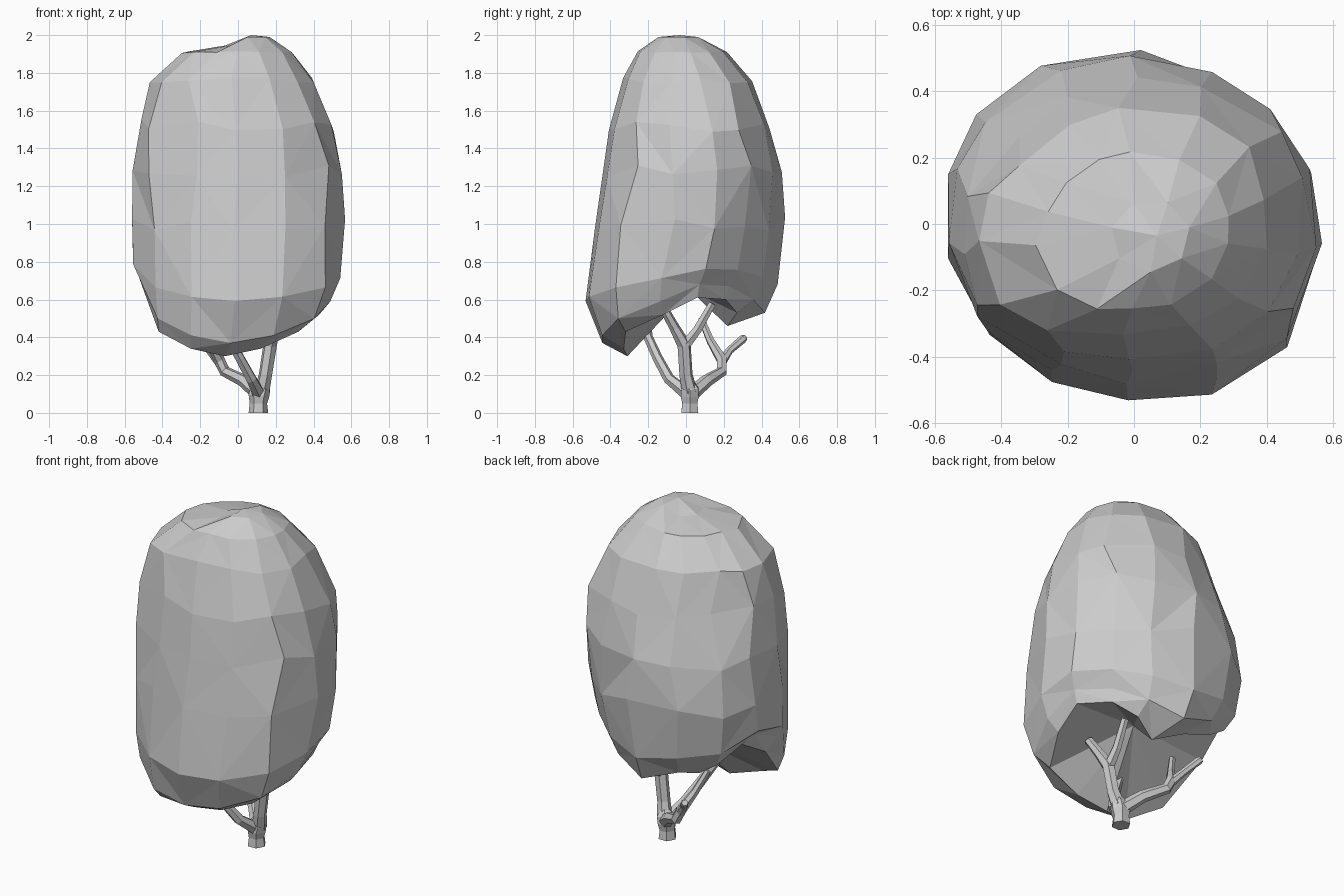
import bpy, bmesh, math, random
from mathutils import Vector

if "Cube" in bpy.data.objects:
    bpy.data.objects.remove(bpy.data.objects["Cube"])

random.seed(4)
N = 14

# crown extents: z, xmin, xmax, ymin, ymax
EXT = [(0.55, -.54, .50, -.53, .45), (0.75, -.56, .545, -.51, .495),
       (0.95, -.565, .56, -.48, .525), (1.1, -.57, .565, -.46, .515),
       (1.3, -.555, .545, -.43, .50), (1.47, -.53, .52, -.41, .45),
       (1.76, -.46, .40, -.335, .345), (1.9, -.31, .30, -.27, .23),
       (2.0, -.02, .13, -.15, .08)]

# corner fullness: z, front right, back right, back left, front left
FULL = [(.55, .13, -.15, -.02, -.02), (1.05, .09, -.09, .04, .04),
        (1.5, .07, .07, -.11, .10), (1.76, .03, .08, -.14, .12),
        (2.0, .0, .05, -.05, .10)]

# ragged lower lip of the crown, counter-clockwise from the front
LIP = [(-.07, -.31, .30), (.12, -.33, .34), (.32, -.32, .43), (.43, -.12, .52),
       (.45, .06, .61), (.33, .21, .60), (.20, .27, .53), (.06, .22, .46),
       (-.12, .27, .54), (-.29, .29, .59), (-.47, .16, .76), (-.50, -.03, .65),
       (-.42, -.26, .43), (-.25, -.37, .34)]


def sample(table, z):
    """Linear interpolation of a table keyed by height."""
    z = min(max(z, table[0][0]), table[-1][0])
    for a, b in zip(table, table[1:]):
        if z <= b[0]:
            t = (z - a[0]) / (b[0] - a[0])
            return [p + (q - p) * t for p, q in zip(a[1:], b[1:])]


def crown_point(ang, z):
    x0, x1, y0, y1 = sample(EXT, z)
    fr, br, bl, fl = sample(FULL, z)
    c, s = math.cos(ang), math.sin(ang)
    corner = (fr if c > 0 else fl) if s < 0 else (br if c > 0 else bl)
    k = 1.012 * (1 + corner * math.sin(2 * ang) ** 2)
    return Vector(((x0 + x1) / 2 + (x1 - x0) / 2 * c * k,
                   (y0 + y1) / 2 + (y1 - y0) / 2 * s * k, z))


def build_crown():
    bm = bmesh.new()
    rings = []
    angs = [-math.pi / 2 + 2 * math.pi * i / N for i in range(N)]
    lip = [Vector(p) for p in LIP]
    rings.append([bm.verts.new(p) for p in lip])
    # curled edge just outside the lip
    low = []
    for a, p in zip(angs, lip):
        q = p.lerp(crown_point(a, 0.6), .70 + .10 * math.sin(a))
        q.z = p.z + min(.07, .25 * (.95 - p.z))
        low.append(bm.verts.new(q))
    rings.append(low)
    rings.append([bm.verts.new(crown_point(a, p.z + (.95 - p.z) * .45))
                  for a, p in zip(angs, lip)])
    # irregular upper rings
    for z, jit in ((1.0, .04), (1.28, .04), (1.52, .04), (1.76, .015), (1.91, .005)):
        rings.append([bm.verts.new(crown_point(a + random.uniform(-.07, .07),
                                               z + random.uniform(-jit, jit)))
                      for a in angs])
    for r, (lo, hi) in enumerate(zip(rings, rings[1:])):
        for i in range(N):
            j = (i + 1) % N
            if (i + r) % 2:
                bm.faces.new((lo[i], lo[j], hi[j]))
                bm.faces.new((lo[i], hi[j], hi[i]))
            else:
                bm.faces.new((lo[i], lo[j], hi[i]))
                bm.faces.new((lo[j], hi[j], hi[i]))
    # small top, lower towards the left
    cap = []
    for i in range(7):
        a = -math.pi / 2 + 2 * math.pi * i / 7
        x = .05 + .12 * math.cos(a)
        cap.append(bm.verts.new((x, -.035 + .11 * math.sin(a),
                                 1.99 if x > 0 else 1.945)))
    top = rings[-1]
    peak = bm.verts.new((.07, -.035, 2.0))
    for i in range(7):
        a, b, c = top[2 * i], top[2 * i + 1], top[(2 * i + 2) % N]
        p, q = cap[i], cap[(i + 1) % 7]
        bm.faces.new((a, b, p))
        bm.faces.new((b, q, p))
        bm.faces.new((b, c, q))
        bm.faces.new((p, q, peak))
    # hollow underside
    mid = bm.verts.new((.02, .02, .65))
    for i in range(N):
        bm.faces.new((rings[0][(i + 1) % N], rings[0][i], mid))
    bmesh.ops.recalc_face_normals(bm, faces=bm.faces)
    me = bpy.data.meshes.new("crown")
    bm.to_mesh(me)
    bm.free()
    ob = bpy.data.objects.new("crown", me)
    bpy.context.collection.objects.link(ob)


def tube(name, pts):
    """Faceted limb through (x, y, z, radius) points."""
    cu = bpy.data.curves.new(name, 'CURVE')
    cu.dimensions = '3D'
    cu.bevel_depth = 1
    cu.bevel_resolution = 1
    cu.use_fill_caps = True
    sp = cu.splines.new('POLY')
    sp.points.add(len(pts) - 1)
    for p, (x, y, z, r) in zip(sp.points, pts):
        p.co = (x, y, z, 1)
        p.radius = r
    sp.use_smooth = False
    ob = bpy.data.objects.new(name, cu)
    bpy.context.collection.objects.link(ob)
    bpy.ops.object.select_all(action='DESELECT')
    ob.select_set(True)
    bpy.context.view_layer.objects.active = ob
    bpy.ops.object.convert(target='MESH')


build_crown()

# trunk and branches
tube("trunk", [(.108, .02, 0, .052), (.108, .02, .05, .046), (.11, .02, .09, .055),
               (.12, .02, .13, .052), (.125, .015, .16, .03)])
tube("right_branch", [(.125, .02, .11, .042), (.145, .0, .2, .036), (.17, -.01, .36, .037),
                      (.195, -.06, .45, .028), (.225, -.11, .54, .024)])
tube("right_twig", [(.17, -.01, .35, .032), (.17, .06, .44, .026), (.18, .14, .58, .022)])
tube("front_branch", [(.11, .01, .1, .038), (.07, -.09, .18, .03),
                      (.01, -.15, .29, .027), (-.05, -.2, .4, .025), (-.09, -.21, .5, .02)])
tube("back_branch", [(.11, .03, .1, .04), (.03, .11, .17, .034), (-.07, .19, .22, .03),
                     (-.1, .19, .28, .03), (-.15, .13, .38, .022), (-.2, .08, .5, .018)])
tube("back_twig", [(-.1, .19, .27, .026), (-.15, .23, .33, .02), (-.2, .3, .39, .022),
                   (-.21, .31, .4, .018)])
